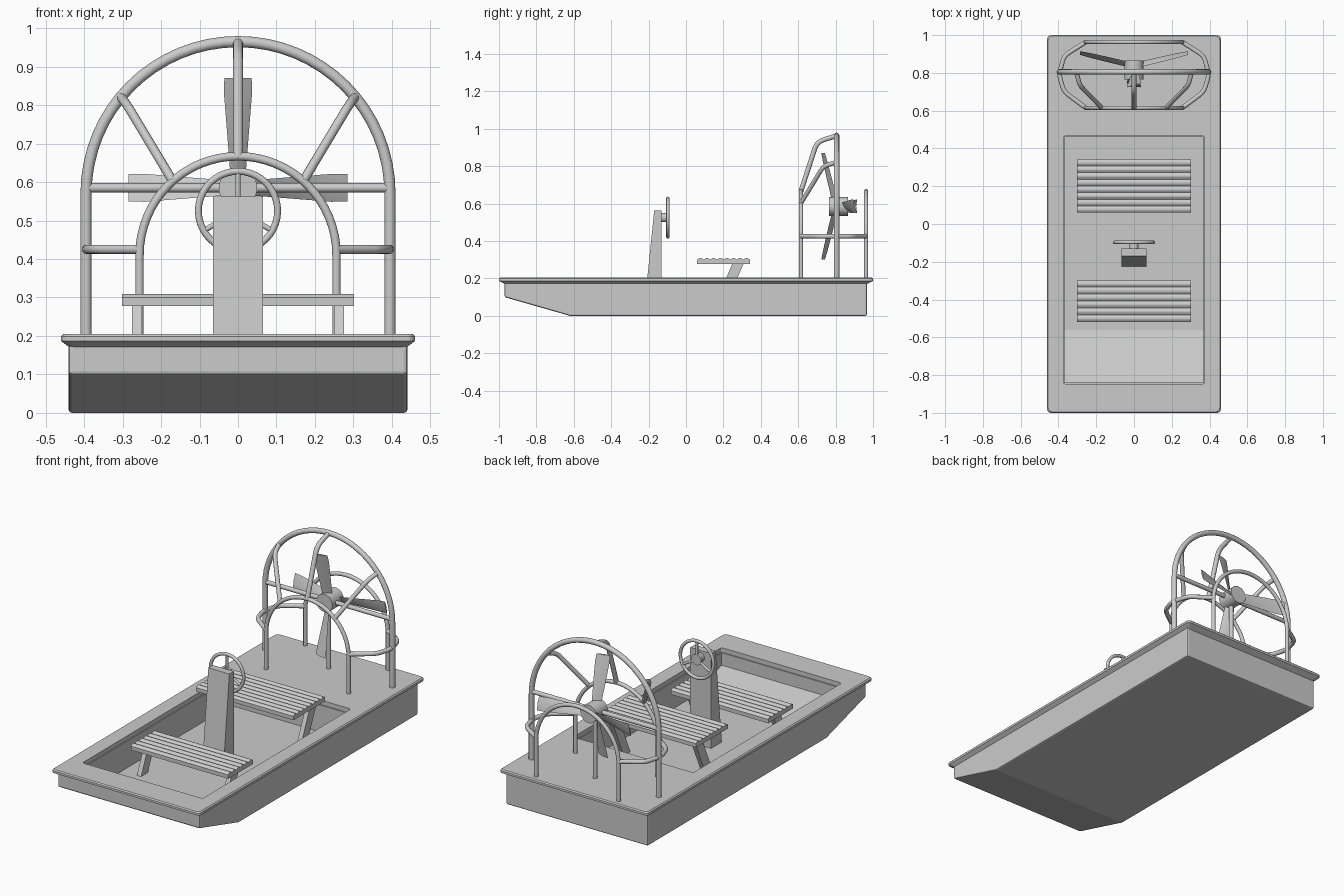
import bpy, bmesh
from math import sin, cos, pi, radians
from mathutils import Vector, Matrix

if "Cube" in bpy.data.objects:
    bpy.data.objects.remove(bpy.data.objects["Cube"])


def add(name, bm, smooth=False):
    bmesh.ops.recalc_face_normals(bm, faces=bm.faces)
    me = bpy.data.meshes.new(name)
    bm.to_mesh(me)
    bm.free()
    ob = bpy.data.objects.new(name, me)
    bpy.context.collection.objects.link(ob)
    if smooth:
        activate(ob)
        bpy.ops.object.shade_smooth_by_angle(angle=radians(35))
    return ob


def activate(ob):
    bpy.ops.object.select_all(action='DESELECT')
    ob.select_set(True)
    bpy.context.view_layer.objects.active = ob


def loft(name, rings, smooth=False):
    bm = bmesh.new()
    vs = [[bm.verts.new(p) for p in r] for r in rings]
    n = len(vs[0])
    for a, b in zip(vs, vs[1:]):
        for i in range(n):
            bm.faces.new((a[i], a[(i + 1) % n], b[(i + 1) % n], b[i]))
    bm.faces.new(vs[0])
    bm.faces.new(vs[-1])
    return add(name, bm, smooth)


def prism(name, yz, x0, x1, smooth=False):
    return loft(name, [[(x, y, z) for y, z in yz] for x in (x0, x1)], smooth)


def rounded_rect(x0, x1, y0, y1, r, z, k=4):
    pts = []
    for cx, cy, a0 in ((x1 - r, y1 - r, 0), (x0 + r, y1 - r, 90),
                       (x0 + r, y0 + r, 180), (x1 - r, y0 + r, 270)):
        for i in range(k + 1):
            a = radians(a0 + 90 * i / k)
            pts.append((cx + r * cos(a), cy + r * sin(a), z))
    return pts


def apply_mod(ob, kind, **settings):
    m = ob.modifiers.new(kind, kind)
    for k, v in settings.items():
        setattr(m, k, v)
    activate(ob)
    bpy.ops.object.modifier_apply(modifier=m.name)


def cut(ob, cutter):
    apply_mod(ob, 'BOOLEAN', object=cutter, operation='DIFFERENCE', solver='EXACT')
    bpy.data.objects.remove(cutter)


def soften(pts, r):
    # round the inner corners of a path
    pts = [Vector(p) for p in pts]
    out = [pts[0]]
    for a, b, c in zip(pts, pts[1:], pts[2:]):
        p = b + (a - b).normalized() * r
        q = b + (c - b).normalized() * r
        for i in range(6):
            t = i / 5
            out.append(p * (1 - t) ** 2 + b * 2 * t * (1 - t) + q * t * t)
    return out + [pts[-1]]


def tube(name, pts, r, cyclic=False):
    cu = bpy.data.curves.new(name, 'CURVE')
    cu.dimensions = '3D'
    cu.bevel_depth = r
    cu.bevel_resolution = 4
    cu.use_fill_caps = True
    sp = cu.splines.new('POLY')
    sp.points.add(len(pts) - 1)
    for s, p in zip(sp.points, pts):
        s.co = (*p, 1)
    sp.use_cyclic_u = cyclic
    ob = bpy.data.objects.new(name, cu)
    bpy.context.collection.objects.link(ob)
    activate(ob)
    bpy.ops.object.convert(target='MESH')
    bpy.ops.object.shade_smooth_by_angle(angle=radians(40))


def arch(name, y, half, zc, r):
    pts = [(-half, y, 0.19)]
    pts += [(-half * cos(pi * i / 32), y, zc + half * sin(pi * i / 32)) for i in range(33)]
    tube(name, pts + [(half, y, 0.19)], r)


def cylinder_y(name, y0, y1, z, r, n=32):
    circle = [(r * cos(2 * pi * i / n), z + r * sin(2 * pi * i / n)) for i in range(n)]
    loft(name, [[(x, y, zz) for x, zz in circle] for y in (y0, y1)], True)


# hull with hollow cockpit
hull = prism('hull', [(-.97, .1), (-.62, 0), (.967, 0), (.967, .18), (-.97, .18)], -.44, .44)
apply_mod(hull, 'BEVEL', width=.008, segments=2)
cut(hull, prism('cockpit_cutter', [(-.84, .3), (-.84, .11), (-.56, .03), (.46, .03), (.46, .3)],
                -.367, .367))

# flared deck rim
rim = loft('deck_rim', [rounded_rect(-w, w, -l, l, .02, z) for w, l, z in
                        ((.435, .965, .168), (.46, 1, .187), (.46, 1, .199), (.454, .994, .205))])
cut(rim, loft('rim_cutter', [rounded_rect(-.373, .373, -.847, .467, .012, z) for z in (.1, .3)]))


# ribbed benches on slanted legs
def bench(name, y0, y1, z, ribs, leg_top):
    n = ribs * 6
    top = [(y1 + (y0 - y1) * i / n, z + .022 + .009 * abs(sin(pi * i / 6))) for i in range(n + 1)]
    prism(name + '_seat', [(y0, z), (y1, z)] + top, -.302, .302)
    drop = (z - .025) * .45
    for s in (-1, 1):
        prism(name + '_leg', [(leg_top, z + .005), (leg_top + .06, z + .005),
                              (leg_top + .06 - drop, .025), (leg_top - drop, .025)],
              s * .262 - .013, s * .262 + .013)


bench('rear_bench', .06, .342, .278, 8, .25)
bench('front_bench', -.518, -.298, .17, 6, -.44)

# steering console and wheel
prism('console', [(-.225, .025), (-.13, .025), (-.13, .562), (-.17, .562)], -.065, .065)
WZ, WY = .525, -.097
cylinder_y('steering_column', -.14, -.105, WZ, .024)
cylinder_y('steering_hub', -.107, -.09, WZ, .03)
tube('steering_wheel', [(.103 * cos(2 * pi * i / 40), WY, WZ + .103 * sin(2 * pi * i / 40))
                        for i in range(40)], .009, True)
for a in (90, 210, 330):
    c, s = cos(radians(a)), sin(radians(a))
    tube('steering_spoke', [(0, WY, WZ), (.1 * c, WY, WZ + .1 * s)], .007)

# fan cage arches
arch('main_arch', .805, .395, .57, .0145)
arch('front_arch', .615, .256, .411, .011)
arch('rear_arch', .963, .256, .411, .011)

# cage cross bars and struts
FZ = .585
tube('cross_bar', [(-.39, .805, FZ), (.39, .805, FZ)], .012)
tube('fan_post', [(0, .805, .19), (0, .805, FZ)], .012)
tube('top_strut', soften([(0, .805, .963), (0, .70, .93), (0, .615, .667)], .04), .013)
for s in (-1, 1):
    tube('side_strut', soften([(s * .305, .805, .822), (s * .288, .735, .80),
                               (s * .17, .615, .603)], .03), .012)
    tube('side_rail', soften([(s * .256, .615, .425), (s * .37, .70, .425), (s * .397, .79, .425),
                              (s * .37, .89, .425), (s * .256, .963, .425)], .03), .012)

# fan hub and four blades, one pair leaning forward and one back
cylinder_y('fan_hub', .765, .865, FZ, .05)


def blade(name, angle, y0, y1):
    rings = []
    for i in range(7):
        t = i / 6
        w = (.024 + .017 * t) * (.9 if i == 6 else 1)
        pitch = radians(35 - 20 * t)
        ring = []
        for u, v in ((-w, 0), (0, -.005), (w, 0), (0, .005)):
            p = Vector((u * cos(pitch) - v * sin(pitch),
                        y0 + (y1 - y0) * t + u * sin(pitch) + v * cos(pitch), .03 + .255 * t))
            ring.append(Matrix.Rotation(radians(angle), 3, 'Y') @ p + Vector((0, 0, FZ)))
        rings.append(ring)
    loft(name, rings, True)


for a in (0, 180):
    blade('front_fan_blade', a, .795, .733)
    blade('rear_fan_blade', a + 90, .845, .905)
